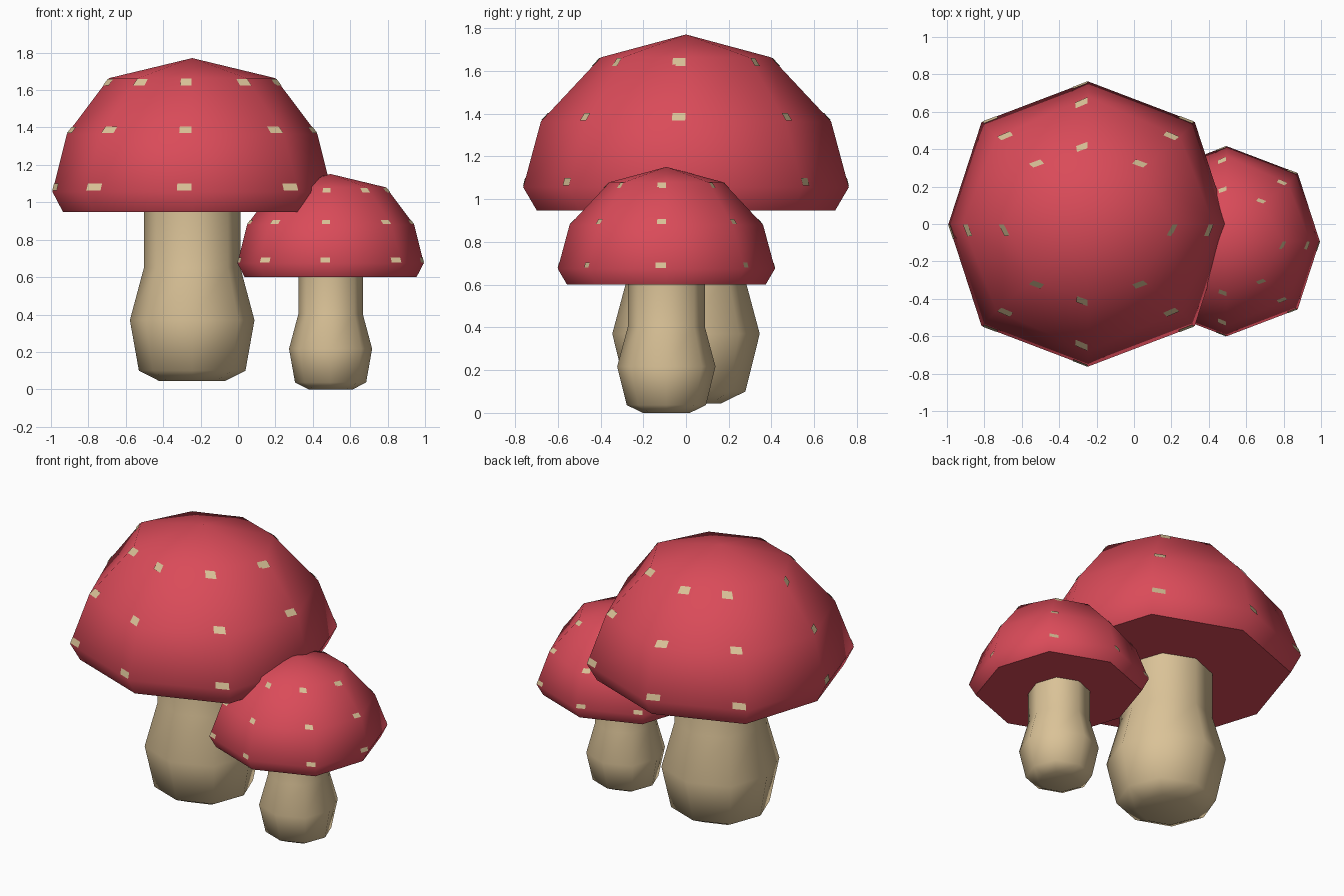
import bpy
from mathutils import Vector
from math import radians

if "Cube" in bpy.data.objects:
    bpy.data.objects.remove(bpy.data.objects["Cube"])


def material(name, color):
    m = bpy.data.materials.new(name)
    m.diffuse_color = (*color, 1)
    m.use_nodes = True
    m.node_tree.nodes["Principled BSDF"].inputs["Base Color"].default_value = m.diffuse_color
    return m


RED = material("cap_red", (0.70, 0.07, 0.10))
TAN = material("stem_tan", (0.70, 0.54, 0.31))


def octagon(ring):
    # ring: axis radii rx, ry, diagonal corner dx, dy, and height z
    rx, ry, dx, dy, z = ring
    return [Vector(p) for p in ((rx, 0, z), (dx, dy, z), (0, ry, z), (-dx, dy, z),
                                (-rx, 0, z), (-dx, -dy, z), (0, -ry, z), (dx, -dy, z))]


def make(name, verts, faces, mat, origin, scale, angle):
    me = bpy.data.meshes.new(name)
    me.from_pydata([origin + v * scale for v in verts], [], faces)
    me.materials.append(mat)
    ob = bpy.data.objects.new(name, me)
    bpy.context.collection.objects.link(ob)
    bpy.ops.object.select_all(action='DESELECT')
    ob.select_set(True)
    bpy.context.view_layer.objects.active = ob
    if angle:
        bpy.ops.object.shade_smooth_by_angle(angle=radians(angle))
    return ob


def loft(rings, apex=None):
    verts = [v for r in rings for v in octagon(r)]
    faces = [tuple(range(7, -1, -1))]
    for i in range(len(rings) - 1):
        for k in range(8):
            n = (k + 1) % 8
            faces.append((i * 8 + k, i * 8 + n, i * 8 + 8 + n, i * 8 + 8 + k))
    b = 8 * (len(rings) - 1)
    if apex is None:
        faces.append(tuple(range(b, b + 8)))
    else:
        verts.append(Vector((0, 0, apex)))
        faces += [(b + k, b + (k + 1) % 8, b + 8) for k in range(8)]
    return verts, faces


# heights are measured from the foot of the stem
CAP = [(0.69, 0.698, 0.53, 0.50, 0.902), (0.747, 0.762, 0.57, 0.545, 1.011),
       (0.67, 0.679, 0.49, 0.465, 1.319), (0.444, 0.398, 0.29, 0.295, 1.619)]
STEM = [(rx, ry, rx * 0.74, ry * 0.72, z) for rx, ry, z in
        ((0.177, 0.165, 0), (0.285, 0.278, 0.055), (0.333, 0.345, 0.325),
         (0.258, 0.27, 0.605), (0.258, 0.27, 0.92))]

# which neighbouring corner each spot leans towards
LEAN = (7, 2, 3, 2, 5, 6, 5, 6)
# lower ring of the band, start and end height within the band
SPOT_ROWS = ((1, 0.02, 0.14), (2, 0.01, 0.125), (2, 0.86, 0.98))


def spots():
    verts, faces = [], []
    for band, lo, hi in SPOT_ROWS:
        low, top = octagon(CAP[band]), octagon(CAP[band + 1])
        for k, n in enumerate(LEAN):
            width = 0.2 if hi > 0.5 else 0.14
            q = [low[k].lerp(low[n], w).lerp(top[k].lerp(top[n], w), t)
                 for w, t in ((0.005, lo), (width, lo), (width, hi), (0.005, hi))]
            if (n - k) % 8 != 1:
                q.reverse()
            normal = (q[1] - q[0]).cross(q[2] - q[0]).normalized()
            b = len(verts)
            verts += [p + normal * 0.004 for p in q]
            faces.append((b, b + 1, b + 2, b + 3))
    return verts, faces


# the two mushrooms share one shape
for size, origin, scale in (("large", Vector((-0.245, 0, 0.045)), 1.0),
                            ("small", Vector((0.495, -0.092, 0)), 0.667)):
    make(size + "_stem", *loft(STEM), TAN, origin, scale, 60)
    make(size + "_cap", *loft(CAP, 1.726), RED, origin, scale, 60)
    make(size + "_cap_spots", *spots(), TAN, origin, scale, 0)
